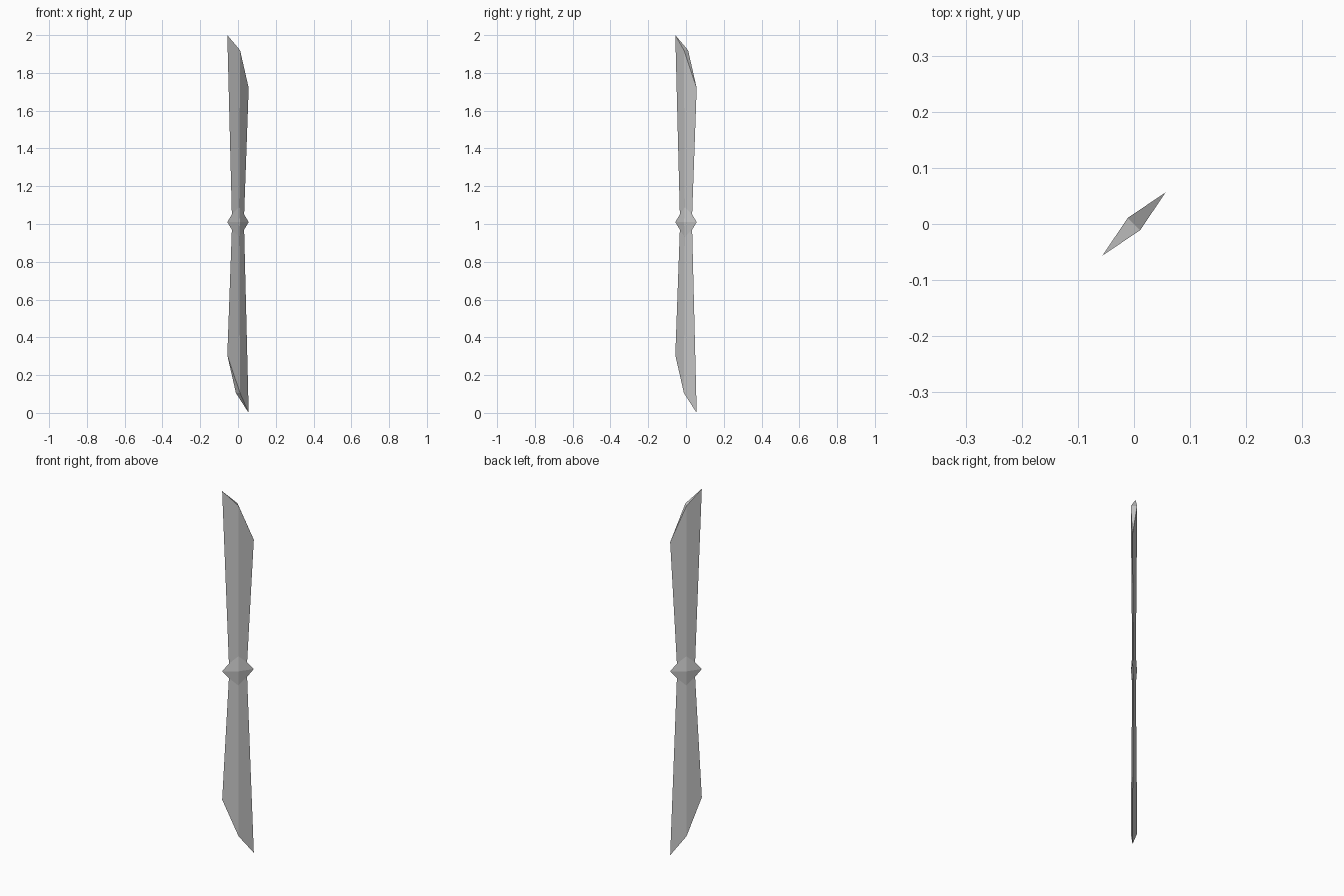
import bpy, bmesh
from math import sqrt

if "Cube" in bpy.data.objects:
    bpy.data.objects.remove(bpy.data.objects["Cube"])

# Diamond sections, bottom to top:
# half width, half thickness, z at left edge, z at middle ridges, z at right edge
SECTIONS = [
    (0.08, 0.0155, 0.305, 0.105, 0.0),   # lower blade tip
    (0.046, 0.009, 0.97, 0.93, 0.97),    # lower neck
    (0.08, 0.0145, 1.01, 1.01, 1.01),    # centre grip flare
    (0.046, 0.009, 1.05, 1.09, 1.05),    # upper neck
    (0.08, 0.0155, 2.0, 1.92, 1.72),     # upper blade tip
]
D = 1 / sqrt(2)


def ring(bm, w, t, z_left, z_mid, z_right):
    """Four-sided diamond section whose long axis runs along the x = y diagonal."""
    w, t = w * D, t * D
    points = [(w, w, z_right), (-t, t, z_mid), (-w, -w, z_left), (t, -t, z_mid)]
    return [bm.verts.new(p) for p in points]


# Double-ended blade, lofted through the sections
bm = bmesh.new()
rings = [ring(bm, *s) for s in SECTIONS]
for lower, upper in zip(rings, rings[1:]):
    for i in range(4):
        j = (i + 1) % 4
        bm.faces.new((lower[i], lower[j], upper[j], upper[i]))

# Slanted tips, each folded between its two middle ridges
for r in (rings[0], rings[-1]):
    bm.faces.new((r[0], r[1], r[3]))
    bm.faces.new((r[1], r[2], r[3]))
bmesh.ops.recalc_face_normals(bm, faces=bm.faces)

mesh = bpy.data.meshes.new("double_blade")
bm.to_mesh(mesh)
bm.free()
blade = bpy.data.objects.new("double_blade", mesh)
bpy.context.collection.objects.link(blade)
